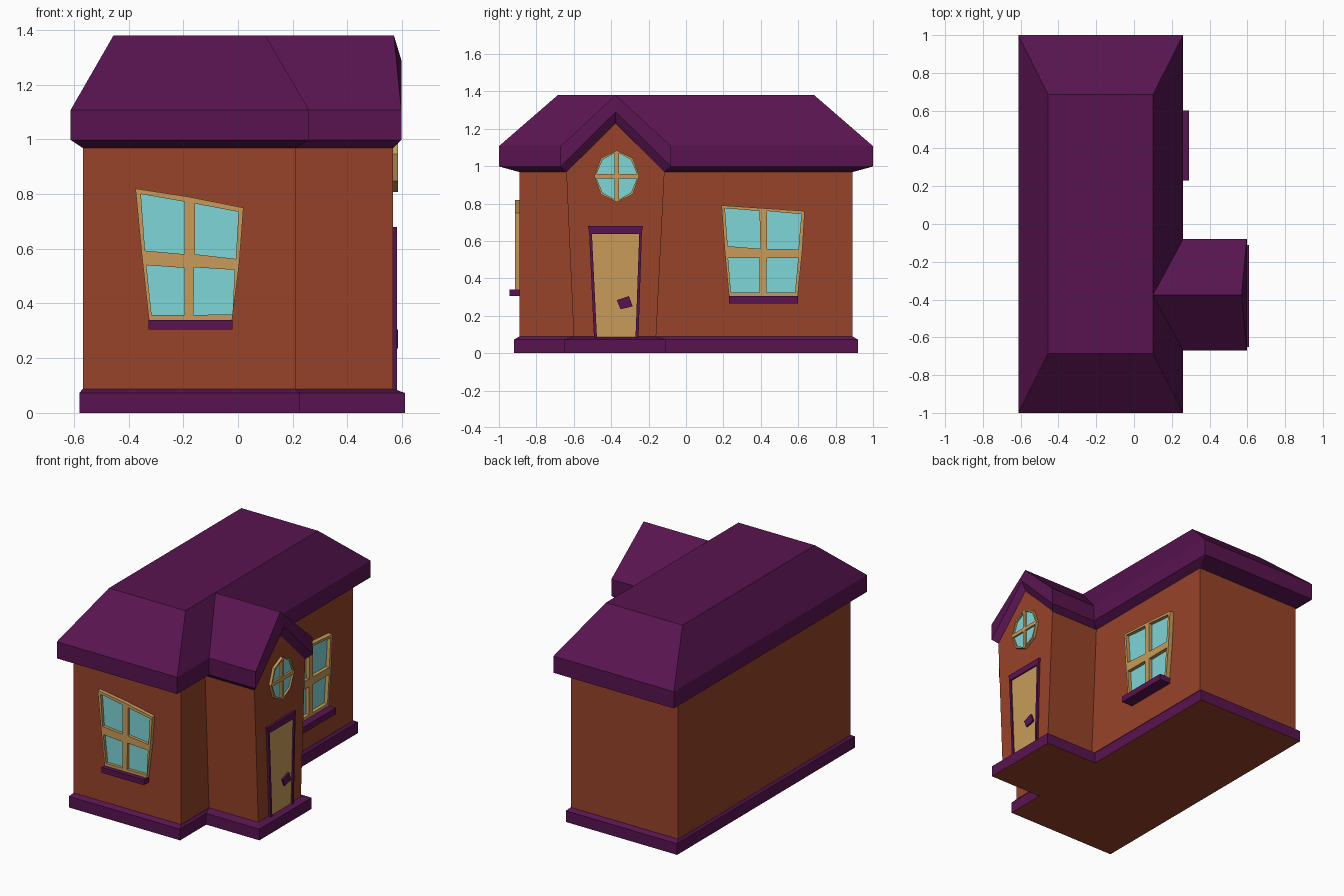
import bpy, bmesh, math
from mathutils import Vector

if "Cube" in bpy.data.objects:
    bpy.data.objects.remove(bpy.data.objects["Cube"])


def material(name, rgb):
    m = bpy.data.materials.new(name)
    m.diffuse_color = (*rgb, 1)
    m.use_nodes = True
    m.node_tree.nodes["Principled BSDF"].inputs["Base Color"].default_value = m.diffuse_color
    return m


BRICK = material("brick", (0.31, 0.056, 0.022))
PURPLE = material("purple", (0.098, 0.007, 0.08))
WOOD = material("wood", (0.58, 0.33, 0.10))
GLASS = material("glass", (0.21, 0.67, 0.69))


def finish(bm, name, mats):
    bmesh.ops.recalc_face_normals(bm, faces=bm.faces[:])
    me = bpy.data.meshes.new(name)
    bm.to_mesh(me)
    bm.free()
    for m in mats:
        me.materials.append(m)
    ob = bpy.data.objects.new(name, me)
    bpy.context.collection.objects.link(ob)
    return ob


def loft(name, rings, mats, bottom_mat=0):
    """Closed solid through rings with equal point counts."""
    bm = bmesh.new()
    vs = [[bm.verts.new(p) for p in r] for r in rings]
    n = len(vs[0])
    for a, b in zip(vs, vs[1:]):
        for i in range(n):
            bm.faces.new((a[i], a[(i + 1) % n], b[(i + 1) % n], b[i]))
    bm.faces.new(vs[0]).material_index = bottom_mat
    bm.faces.new(vs[-1])
    return finish(bm, name, mats)


def rect(x0, x1, y, z):
    return [(x0, -y, z), (x1, -y, z), (x1, y, z), (x0, y, z)]


def front(u, v, d):          # point on the front wall, d outwards
    return (u, -0.89 - d, v)


def side(u, v, d):           # point on the long right wall
    return (0.21 + d, u, v)


def porch(u, v, d):          # point on the porch front
    return (0.567 + d, u, v)


def slab(name, pts, place, d0, d1, mat):
    return loft(name, [[place(u, v, d) for u, v in pts] for d in (d0, d1)], [mat])


def window(name, outer, panes, place, depth):
    """Frame with real openings, plus recessed glass panes."""
    bm = bmesh.new()
    for loop in [outer] + panes:
        vs = [bm.verts.new(place(u, v, 0)) for u, v in loop]
        for i, v in enumerate(vs):
            bm.edges.new((v, vs[(i + 1) % len(vs)]))
    bmesh.ops.triangle_fill(bm, edges=bm.edges[:], use_beauty=True)
    r = bmesh.ops.extrude_face_region(bm, geom=bm.faces[:])
    move = Vector(place(0, 0, depth)) - Vector(place(0, 0, 0))
    bmesh.ops.translate(bm, vec=move,
                        verts=[g for g in r["geom"] if isinstance(g, bmesh.types.BMVert)])
    finish(bm, name + "_frame", [WOOD])
    for i, p in enumerate(panes):
        slab(f"{name}_glass_{i + 1}", p, place, -0.01, 0.006, GLASS)


# Plinth following the L-shaped floor plan, sloping top edge, brick underside
def plan(x0, x1, xp, y, p0, p1, z):
    return [(x0, -y, z), (x1, -y, z), (x1, p0, z), (xp, p0, z),
            (xp, p1, z), (x1, p1, z), (x1, y, z), (x0, y, z)]


base = (-0.58, 0.225, 0.61, 0.92, -0.65, -0.11)
loft("plinth", [plan(*base, 0), plan(*base, 0.073),
                plan(-0.567, 0.212, 0.568, 0.892, -0.60, -0.16, 0.088)],
     [PURPLE, BRICK], bottom_mat=1)

# Walls: main block and flared gabled porch
loft("main_walls", [rect(-0.567, 0.21, 0.89, 0.08), rect(-0.567, 0.21, 0.89, 0.975)], [BRICK])
slab("porch_walls", [(-0.60, 0.08), (-0.16, 0.08), (-0.115, 0.97), (-0.378, 1.23), (-0.64, 0.97)],
     porch, -0.36, 0, BRICK)

# Main roof: soffit, fascia and hipped slopes to a flat top
loft("main_roof", [rect(-0.567, 0.21, 0.89, 0.968), rect(-0.612, 0.26, 1.0, 0.998),
                   rect(-0.612, 0.26, 1.0, 1.107), rect(-0.455, 0.10, 0.685, 1.38)], [PURPLE])

# Porch roof: valley line, eave edge, fascia edge, inner soffit edge
Y0, YM, Y1 = -0.67, -0.376, -0.08
rows = [[(0.26, Y0, 1.107), (0.10, YM, 1.38), (0.26, Y1, 1.107)],
        [(0.597, Y0, 1.107), (0.57, YM, 1.38), (0.597, Y1, 1.107)],
        [(0.597, Y0, 0.998), (0.597, YM, 1.29), (0.597, Y1, 0.998)],
        [(0.567, -0.64, 0.968), (0.567, YM, 1.23), (0.567, -0.115, 0.968)]]
bm = bmesh.new()
vs = [[bm.verts.new(p) for p in r] for r in rows]
for a, b in zip(vs, vs[1:]):
    for i in range(2):
        bm.faces.new((a[i], a[i + 1], b[i + 1], b[i]))
for i, (eave, wall) in {0: (Y0, -0.64), 2: (Y1, -0.115)}.items():
    low = bm.verts.new((0.26, eave, 0.998))
    inner = bm.verts.new((0.21, wall, 0.968))
    bm.faces.new((vs[0][i], vs[1][i], vs[2][i], low))
    bm.faces.new((low, vs[2][i], vs[3][i], inner))
finish(bm, "porch_roof", [PURPLE])

# Crooked front window and sill
window("front_window",
       [(-0.375, 0.82), (-0.18, 0.79), (0.02, 0.75), (0.005, 0.55),
        (-0.022, 0.335), (-0.325, 0.335), (-0.352, 0.58)],
       [[(-0.355, 0.80), (-0.195, 0.772), (-0.195, 0.58), (-0.34, 0.593)],
        [(-0.157, 0.765), (0.002, 0.735), (-0.008, 0.563), (-0.157, 0.58)],
        [(-0.335, 0.54), (-0.195, 0.53), (-0.195, 0.358), (-0.316, 0.358)],
        [(-0.16, 0.532), (-0.012, 0.523), (-0.02, 0.36), (-0.163, 0.358)]],
       front, 0.025)
slab("front_sill", [(-0.327, 0.305), (-0.02, 0.305), (-0.02, 0.34), (-0.327, 0.34)],
     front, -0.01, 0.055, PURPLE)

# Crooked side window and sill
window("side_window",
       [(0.19, 0.79), (0.635, 0.76), (0.622, 0.55), (0.597, 0.30), (0.23, 0.30), (0.207, 0.55)],
       [[(0.208, 0.775), (0.393, 0.76), (0.398, 0.558), (0.223, 0.572)],
        [(0.432, 0.76), (0.617, 0.743), (0.601, 0.555), (0.432, 0.558)],
        [(0.225, 0.51), (0.393, 0.508), (0.393, 0.325), (0.24, 0.325)],
        [(0.432, 0.508), (0.6, 0.51), (0.583, 0.325), (0.43, 0.325)]],
       side, 0.03)
slab("side_sill", [(0.23, 0.265), (0.60, 0.265), (0.60, 0.305), (0.23, 0.305)],
     side, -0.01, 0.08, PURPLE)

# Octagonal gable window with four panes
CU, CV, RU, RV = -0.37, 0.946, 0.12, 0.138


def octagon(k, s, su=0, sv=0):
    a = math.radians(45 * k)
    return (CU + su + s * RU * math.cos(a), CV + sv + s * RV * math.sin(a))


g = 0.012
panes = []
for q in range(4):
    su, sv = (g, -g, -g, g)[q], (g, g, -g, -g)[q]
    a, b, c = (octagon(2 * q + k, 0.9) for k in range(3))
    if q % 2:
        a, c = (a[0] + su, a[1]), (c[0], c[1] + sv)
    else:
        a, c = (a[0], a[1] + sv), (c[0] + su, c[1])
    panes.append([(CU + su, CV + sv), a, b, c])
window("gable_window", [octagon(k, 1) for k in range(8)], panes, porch, 0.018)

# Tapered door: surround, leaf and crooked handle
slab("door_leaf", [(-0.482, 0.08), (-0.265, 0.08), (-0.247, 0.645), (-0.507, 0.645)],
     porch, -0.01, 0.006, WOOD)
slab("door_surround",
     [(-0.492, 0.08), (-0.476, 0.08), (-0.503, 0.638), (-0.25, 0.638), (-0.27, 0.08), (-0.254, 0.08),
      (-0.236, 0.645), (-0.23, 0.68), (-0.524, 0.68), (-0.518, 0.645)],
     porch, -0.01, 0.015, PURPLE)
slab("door_handle", [(-0.37, 0.283), (-0.305, 0.305), (-0.285, 0.25), (-0.35, 0.235)],
     porch, 0, 0.018, PURPLE)
